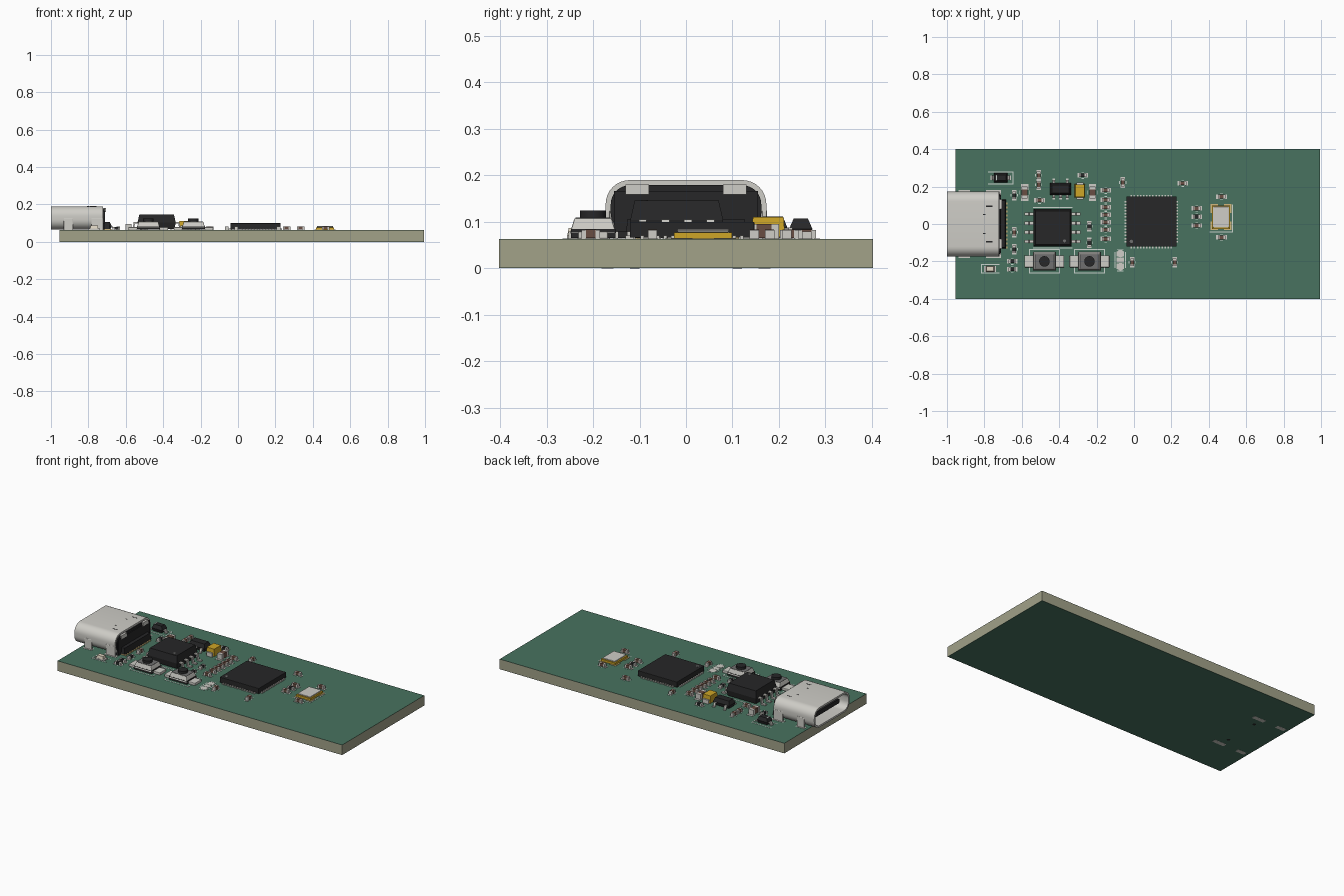
import bpy, bmesh, math
from mathutils import Matrix, Vector

if "Cube" in bpy.data.objects:
    bpy.data.objects.remove(bpy.data.objects["Cube"])

T = 0.0625  # board top


def material(name, r, g, b):
    m = bpy.data.materials.new(name)
    m.diffuse_color = (r, g, b, 1)
    m.use_nodes = True
    m.node_tree.nodes["Principled BSDF"].inputs["Base Color"].default_value = m.diffuse_color
    return m


GREEN = material("solder_mask", 0.065, 0.17, 0.115)
CORE = material("board_core", 0.36, 0.36, 0.25)
BLACK = material("black_plastic", 0.02, 0.02, 0.021)
SILVER = material("metal", 0.62, 0.61, 0.57)
STEEL = material("dark_steel", 0.16, 0.16, 0.16)
GOLD = material("gold", 0.65, 0.48, 0.2)
AMBER = material("amber_case", 0.62, 0.38, 0.02)
BROWN = material("ceramic", 0.14, 0.075, 0.055)
WHITE = material("print_white", 0.6, 0.66, 0.62)
CREAM = material("lens_cream", 0.75, 0.68, 0.55)


def finish(name, bm, mat, bevel=0, smooth=False):
    bmesh.ops.recalc_face_normals(bm, faces=bm.faces)
    me = bpy.data.meshes.new(name)
    bm.to_mesh(me)
    bm.free()
    ob = bpy.data.objects.new(name, me)
    bpy.context.collection.objects.link(ob)
    me.materials.append(mat)
    if bevel:
        mod = ob.modifiers.new("edge", "BEVEL")
        mod.width, mod.segments = bevel, 2
    if smooth:
        bpy.ops.object.select_all(action="DESELECT")
        ob.select_set(True)
        bpy.context.view_layer.objects.active = ob
        bpy.ops.object.shade_smooth_by_angle(angle=math.radians(35))
    return ob


def boxes(name, mat, items, bevel=0):
    """items: (x, y, z0, size x, size y, height[, top inset])"""
    bm = bmesh.new()
    for x, y, z, sx, sy, h, *inset in items:
        vs = bmesh.ops.create_cube(bm, size=1)["verts"]
        i = inset[0] if inset else 0
        for v in vs:
            d = 2 * i if v.co.z > 0 else 0
            v.co = Vector((x + v.co.x * (sx - d), y + v.co.y * (sy - d), z + (v.co.z + .5) * h))
    return finish(name, bm, mat, bevel)


def discs(name, mat, items, segs=24):
    """items: (x, y, z0, radius, height)"""
    bm = bmesh.new()
    for x, y, z, r, h in items:
        bmesh.ops.create_cone(bm, cap_ends=True, segments=segs, radius1=r, radius2=r, depth=h,
                              matrix=Matrix.Translation((x, y, z + h / 2)))
    return finish(name, bm, mat, smooth=True)


def leads(name, mat, items, body, reach, height, width, t=0.007):
    """Gull-wing leads; items: (x, y, direction angle) measured from the body centre line."""
    k = body + (reach - body) * .45
    z = T + 0.002
    prof = [(body - .01, height), (k - t, height), (k, z), (reach, z),
            (reach, z + t), (k + t * .8, z + t), (k, height + t), (body - .01, height + t)]
    bm = bmesh.new()
    for x, y, a in items:
        m = Matrix.Translation((x, y, 0)) @ Matrix.Rotation(a, 4, "Z")
        sides = [[bm.verts.new(m @ Vector((d, s * width / 2, q))) for d, q in prof] for s in (-1, 1)]
        for s in sides:
            bm.faces.new(s)
        for i in range(8):
            j = (i + 1) % 8
            bm.faces.new((sides[0][i], sides[0][j], sides[1][j], sides[1][i]))
    return finish(name, bm, mat)


def molded(name, x, y, z, sx, sy, h):
    """Chip package whose sides slope away from a middle parting line."""
    i = 0.006
    rings = [(z, i), (z + h * .45, 0), (z + h, i * 1.6)]
    bm = bmesh.new()
    loops = [[bm.verts.new((x + a * (sx / 2 - d), y + b * (sy / 2 - d), q))
              for a, b in ((-1, -1), (1, -1), (1, 1), (-1, 1))] for q, d in rings]
    bm.faces.new(loops[0])
    bm.faces.new(loops[2])
    for lo, hi in zip(loops, loops[1:]):
        for n in range(4):
            bm.faces.new((lo[n], lo[(n + 1) % 4], hi[(n + 1) % 4], hi[n]))
    return finish(name, bm, BLACK)


def frame(x, y, sx, sy, w=0.005):
    """Printed outline made of four strips."""
    return [(x + s * sx / 2, y, T, w, sy + w, .001) for s in (-1, 1)] + \
           [(x, y + s * sy / 2, T, sx + w, w, .001) for s in (-1, 1)]


def rounded(w, h, r, n=8):
    pts = []
    for q, (a, b) in enumerate(((1, 1), (-1, 1), (-1, -1), (1, -1))):
        for i in range(n + 1):
            t = math.pi / 2 * (q + i / n)
            pts.append((a * (w / 2 - r) + r * math.cos(t), b * (h / 2 - r) + r * math.sin(t)))
    return pts


def tube(name, mat, x0, x1, z, w, h, r, wall=0):
    """Rounded section along x, hollow when a wall is given."""
    bm = bmesh.new()
    outer = rounded(w, h, r)
    ring = lambda pts, x: [bm.verts.new((x, a, z + b)) for a, b in pts]
    loops = [ring(outer, x0), ring(outer, x1)]
    if wall:
        inner = rounded(w - 2 * wall, h - 2 * wall, r - wall)
        loops += [ring(inner, x1), ring(inner, x0)]
    else:
        bm.faces.new(loops[0])
        bm.faces.new(loops[1])
    n = len(outer)
    for k in range(len(loops) if wall else 1):
        p, q = loops[k], loops[(k + 1) % len(loops)]
        for i in range(n):
            bm.faces.new((p[i], p[(i + 1) % n], q[(i + 1) % n], q[i]))
    return finish(name, bm, mat, smooth=True)


# Circuit board: core between two coloured skins
boxes("board_core", CORE, [(0.02, 0, 0.001, 1.95, 0.804, T - 0.002)])
boxes("board_skins", GREEN, [(0.02, 0, z, 1.95, 0.804, 0.001) for z in (0, T - 0.001)])

# Connector: shell, inner tongue, rear housing, anchoring legs and contacts
ZC = 0.128
tube("connector_shell", SILVER, -1, -0.722, ZC, 0.346, 0.123, 0.052, 0.011)
tube("connector_insert", BLACK, -0.82, -0.715, ZC, 0.324, 0.101, 0.041)
tube("connector_tongue", BLACK, -0.965, -0.81, ZC, 0.25, 0.027, 0.01)
boxes("tongue_contacts", GOLD, [(-0.91, (i - 5.5) * .019, ZC + s * .014 - .001, .08, .009, .002)
                                for i in range(12) for s in (-1, 1)])
boxes("connector_rear_housing", BLACK, [(-0.73, 0, T + .003, .04, .31, .1),
                                        (-0.715, 0, T + .003, .06, .26, .04, .004)])
boxes("connector_contacts", GOLD, [(-0.70, (i - 5.5) * .0212 - .008, T, .046, .011, .006) for i in range(12)])
boxes("connector_legs", SILVER, [(x, s * .169, 0, w, .011, .125) for x, w in ((-.907, .05), (-.752, .064))
                                 for s in (-1, 1)], 0.003)
boxes("shell_rear_tabs", SILVER, [(-.712, s * .105, .158, .012, .05, .022) for s in (-1, 1)])
boxes("shell_slits", BLACK, [(x, s * y, .1885, l, .006, .0015) for x, y, l in ((-.775, .095, .035), (-.80, .05, .012))
                             for s in (-1, 1)])
boxes("leg_pads", SILVER, [(x, s * .169, z, w, .026, .0012) for x, w in ((-.907, .06), (-.752, .08))
                           for s in (-1, 1) for z in (-.0005, T)])
discs("locating_holes", BLACK, [(-.768, s * .11, -.0005, .01, .001) for s in (-1, 1)], 16)

# Main square chip with a row of flat contacts on every side
mx, my, half = 0.093, 0.013, 0.134
boxes("main_chip", BLACK, [(mx, my, T + .003, .268, .268, .034)], 0.002)
pins = []
for i in range(14):
    d = (i - 6.5) * .0165
    for s in (-1, 1):
        pins += [(mx + d, my + s * half, T, .008, .018, .008), (mx + s * half, my + d, T, .018, .008, .008)]
boxes("main_chip_contacts", SILVER, pins)

# Memory chip with eight leads
molded("memory_chip", -.435, -.02, T + .006, .204, .2, .077)
leads("memory_chip_leads", SILVER, [(-.435, -.02 + (i - 1.5) * .0487, a) for i in range(4) for a in (0, math.pi)],
      .1, .15, T + .035, .017)
discs("pin_marks", STEEL, [(-.014, -.093, T + .037, .009, .0008), (-.372, -.09, T + .083, .008, .0008)])

# Voltage regulator and diode
molded("regulator", -.393, .187, T + .005, .112, .062, .044)
leads("regulator_leads", SILVER, [(-.393 + d * .0365, .187, math.pi / 2) for d in (-1, 1)] +
      [(-.393 + d * .0365, .187, -math.pi / 2) for d in (-1, 0, 1)], .031, .055, T + .02, .015, .005)
molded("diode", -.712, .247, T + .004, .072, .05, .04)
leads("diode_leads", SILVER, [(-.712, .247, a) for a in (0, math.pi)], .034, .054, T + .015, .022, .005)
boxes("diode_band", WHITE, [(-.737, .247, T + .0435, .008, .03, .001)])

# Two push buttons
bx, by = (-.479, -.238), -.2
boxes("button_bases", BLACK, [(x, by, T + .002, .122, .096, .02) for x in bx])
boxes("button_covers", SILVER, [(x, by, T + .012, .124, .1, .033, .01) for x in bx], 0.003)
boxes("button_top_plates", STEEL, [(x, by, T + .044, .1, .076, .0025) for x in bx])
boxes("button_feet", SILVER, [(x + s * .083, by, T, .046, .064, .016) for x in bx for s in (-1, 1)], 0.003)
discs("button_plungers", BLACK, [(x, by, T + .044, .028, .018) for x in bx], 32)

# Crystal in its base
boxes("crystal_base", AMBER, [(.465, .037, T + .001, .098, .125, .013)])
boxes("crystal_lid", SILVER, [(.465, .037, T + .014, .086, .112, .008)], 0.004)
boxes("crystal_pads", GOLD, [(.465 + a * .036, .037 + b * .046, T, .042, .046, .002) for a in (-1, 1) for b in (-1, 1)])

# Amber capacitor and indicator lamp
boxes("amber_capacitor", AMBER, [(-.289, .177, T + .004, .056, .072, .044, .003)])
boxes("amber_capacitor_ends", SILVER, [(-.289, .177 + s * .037, T, .038, .016, .024) for s in (-1, 1)])
boxes("lamp_base", SILVER, [(-.769, -.24, T, .064, .032, .008)])
boxes("lamp_lens", CREAM, [(-.769, -.24, T + .008, .044, .031, .016, .003)])

# Small two-ended parts: (x, y, vertical?)
resistors = [(-.64, .153, 1), (-.65, -.243, 0), (-.275, .26, 0), (.335, .04, 0), (-.238, -.013, 1),
             (-.238, -.1, 1), (-.64, -.136, 1), (-.65, -.2, 0)]
small_caps = [(-.64, -.045, 1), (-.51, .26, 1), (-.51, .21, 1), (-.505, .126, 0), (-.06, .222, 1),
              (.26, .217, 0), (-.01, -.205, 1), (.217, -.205, 1), (.335, .083, 0), (.335, -.008, 0),
              (.468, .147, 0), (.468, -.072, 0)]
small_caps += [(-.152, y, 0) for y in (.18, .13, .09, .05, .01, -.03, -.08)]
big_caps = [(-.585, .168, 1), (-.222, .168, 1)]
ink = []


def chips(name, mat, places, l, w, h):
    body, ends, pads = [], [], []
    for x, y, up in places:
        turn = lambda a, b: (b, a) if up else (a, b)
        body.append((x, y, T + .002, *turn(l * .55, w * .96), h * .96))
        for s in (-1, 1):
            dx, dy = turn(s * l * .38, 0)
            ends.append((x + dx, y + dy, T + .001, *turn(l * .25, w), h))
            dx, dy = turn(s * l * .46, 0)
            pads.append((x + dx, y + dy, T, *turn(l * .5, w * 1.2), .0015))
            dx, dy = turn(0, s * w * .85)
            ink.append((x + dx, y + dy, T, *turn(l * .35, .004), .001))
    boxes(name + "_bodies", mat, body)
    boxes(name + "_ends", SILVER, ends)
    boxes(name + "_pads", SILVER, pads)


chips("resistor", BLACK, resistors, .04, .02, .015)
chips("small_capacitor", BROWN, small_caps, .04, .02, .019)
chips("large_capacitor", BROWN, big_caps, .064, .033, .032)

# Solder jumper: three pads with rounded ends
jx, jy = -.073, -.193
boxes("jumper_pads", SILVER, [(jx, jy + d * .033, T, .04, .027, .0012) for d in (-1, 0, 1)])
discs("jumper_pad_ends", SILVER, [(jx, jy + s * .035, T, .02, .0012) for s in (-1, 1)])

# Printed outlines round the larger parts
for x in bx:
    ink += frame(x, by, .16, .126)
ink += [(-.435, -.02 + s * .108, T, .21, .005, .001) for s in (-1, 1)]
ink += [(.526, .03, T, .005, .15, .001), (.465, -.043, T, .12, .005, .001)]
ink += frame(-.712, .247, .13, .064)[1:]
ink += frame(-.769, -.24, .095, .046)[:1] + frame(-.769, -.24, .095, .046)[2:]
ink += [(jx + s * .028, jy, T, .004, .085, .001) for s in (-1, 1)]
ink += [(jx, jy + s * .058, T, .036, .004, .001) for s in (-1, 1)]
boxes("printed_outlines", WHITE, ink)
